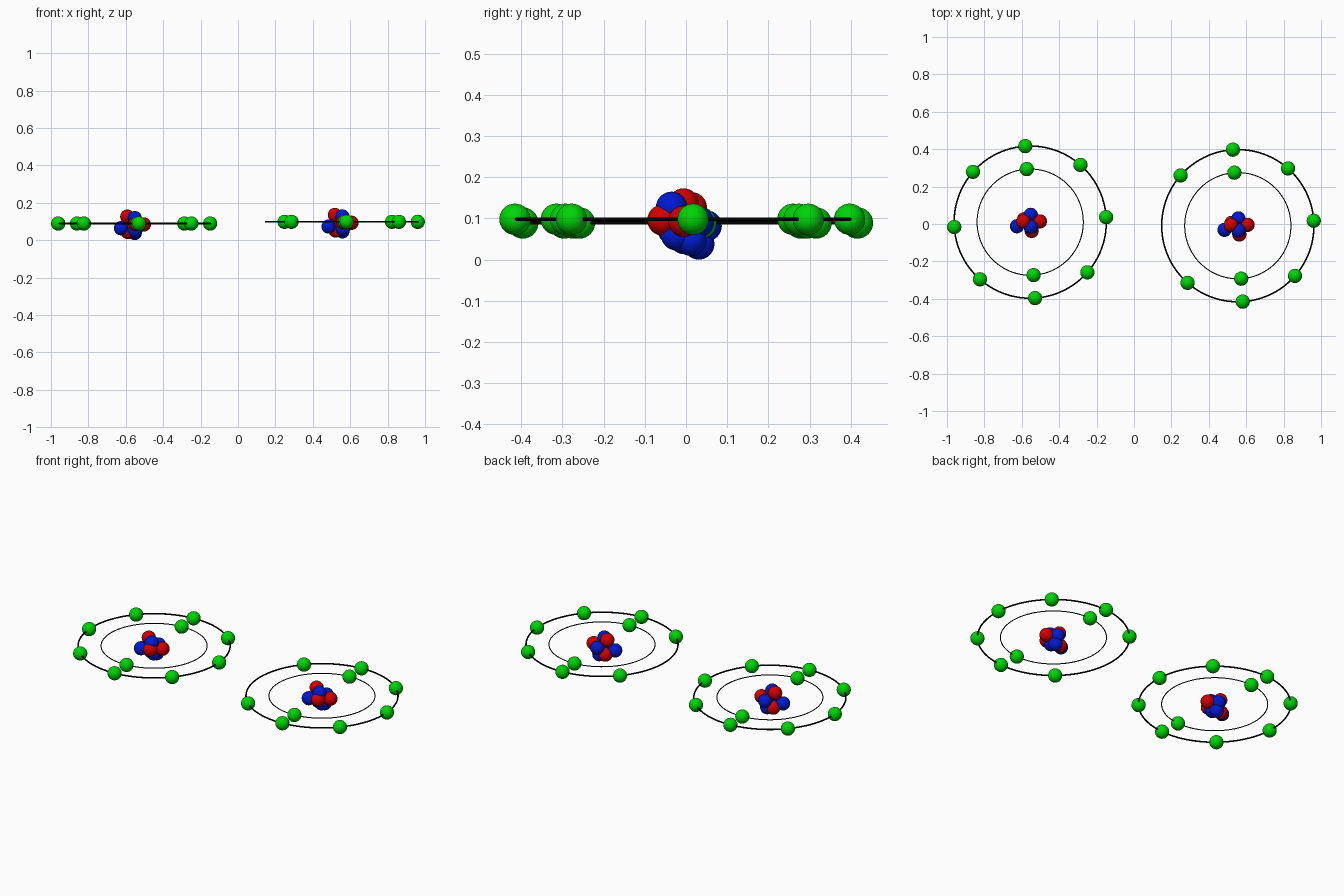
import bpy
from math import cos, sin, radians

if "Cube" in bpy.data.objects:
    bpy.data.objects.remove(bpy.data.objects["Cube"])

BALL = 0.038


def material(name, rgb):
    m = bpy.data.materials.new(name)
    m.diffuse_color = (*rgb, 1.0)
    m.use_nodes = True
    m.node_tree.nodes["Principled BSDF"].inputs["Base Color"].default_value = m.diffuse_color
    return m


RED = material("red", (0.65, 0.0, 0.0))
BLUE = material("blue", (0.0, 0.01, 0.65))
GREEN = material("green", (0.0, 0.66, 0.002))
BLACK = material("black", (0.0, 0.0, 0.0))


def finish(name, mat):
    ob = bpy.context.object
    ob.name = name
    ob.data.materials.append(mat)
    bpy.ops.object.shade_smooth()


def ball(name, loc, mat):
    bpy.ops.mesh.primitive_uv_sphere_add(segments=32, ring_count=16, radius=BALL, location=loc)
    finish(name, mat)


def orbit(name, loc, radius, tube):
    bpy.ops.mesh.primitive_torus_add(major_segments=96, minor_segments=12, major_radius=radius,
                                     minor_radius=tube, location=loc)
    finish(name, BLACK)


# Nucleus balls, relative to the centre of the atom
PROTONS = [(-0.037, 0.003, 0.037), (0.052, 0.004, -0.005),
           (0.008, -0.047, -0.002), (-0.033, 0.015, -0.046)]
NEUTRONS = [(0.003, -0.026, 0.029), (-0.071, -0.022, -0.025), (0.003, 0.039, -0.007),
            (0.003, 0.021, -0.051), (0.006, -0.014, -0.038)]
START = 93.7  # angle of the first electron
SHELLS = [("inner", 0.284, 0.0027, 2), ("outer", 0.407, 0.0042, 8)]


def atom(side, centre, missing=()):
    cx, cy, cz = centre
    # Nucleus
    for label, spots, mat in (("proton", PROTONS, RED), ("neutron", NEUTRONS, BLUE)):
        for x, y, z in spots:
            ball(f"{side}_{label}", (cx + x, cy + y, cz + z), mat)
    # Orbits with evenly spaced electrons
    for shell, radius, tube, count in SHELLS:
        orbit(f"{side}_{shell}_orbit", centre, radius, tube)
        for i in range(count):
            if (shell, i) in missing:
                continue
            a = radians(START + 360 * i / count)
            ball(f"{side}_{shell}_electron",
                 (cx + radius * cos(a), cy + radius * sin(a), cz), GREEN)


atom("left", (-0.555, 0.010, 0.089))
atom("right", (0.555, -0.009, 0.098), missing={("outer", 2)})  # one electron short
